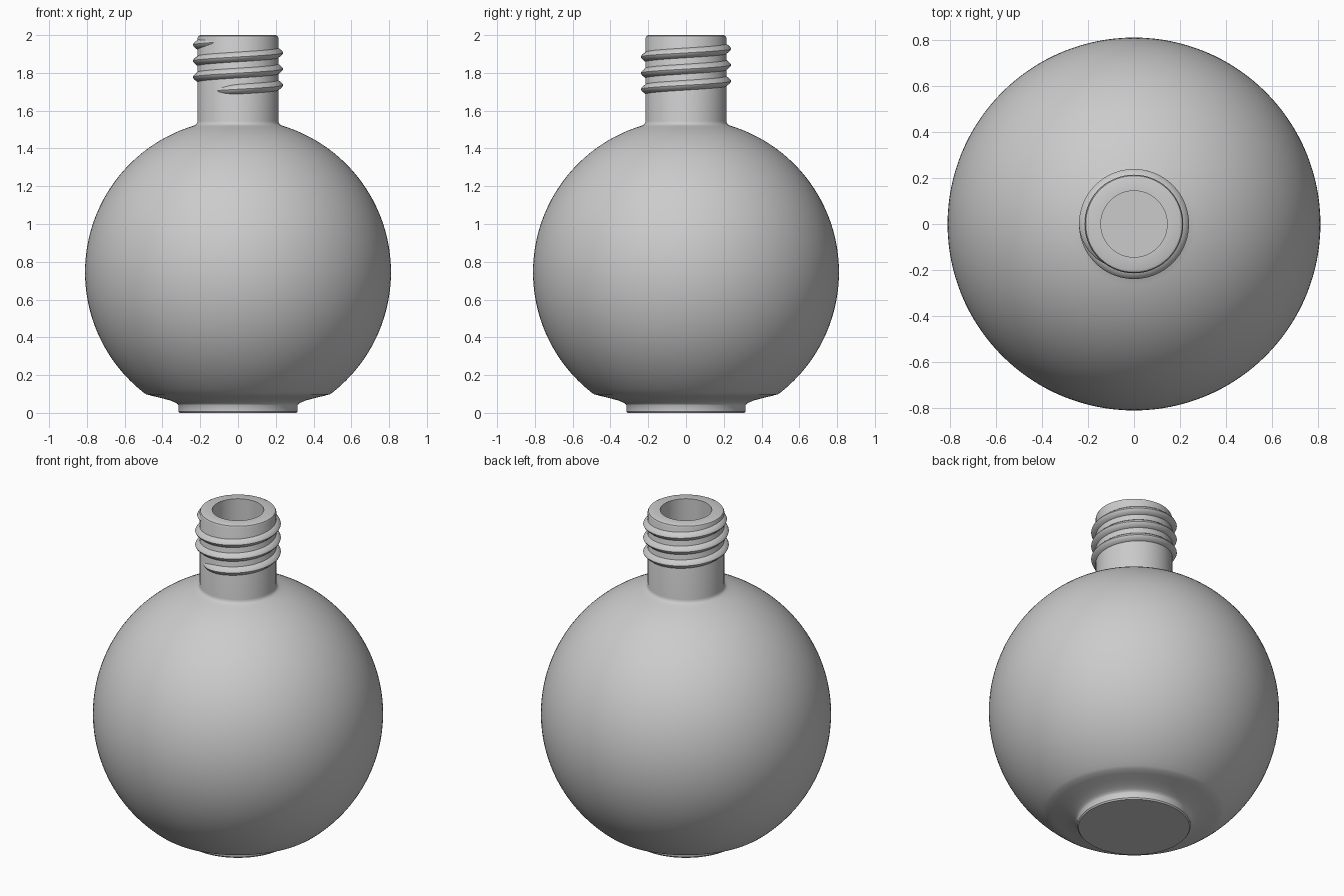
import bpy, bmesh, math

if "Cube" in bpy.data.objects:
    bpy.data.objects.remove(bpy.data.objects["Cube"])

SEG = 128
R, CZ = 0.81, 0.745          # body sphere
WALL = 0.07


def add_object(name, bm):
    bmesh.ops.recalc_face_normals(bm, faces=bm.faces)
    mesh = bpy.data.meshes.new(name)
    bm.to_mesh(mesh)
    bm.free()
    ob = bpy.data.objects.new(name, mesh)
    bpy.context.collection.objects.link(ob)
    bpy.ops.object.select_all(action='DESELECT')
    ob.select_set(True)
    bpy.context.view_layer.objects.active = ob
    bpy.ops.object.shade_smooth_by_angle(angle=math.radians(32))
    return ob


def sphere_arc(radius, r_start, r_end, n=56):
    """Profile points on the sphere, from low radius r_start to top radius r_end."""
    a0 = -math.acos(r_start / radius)
    a1 = math.acos(r_end / radius)
    return [(radius * math.cos(a0 + (a1 - a0) * i / n),
             CZ + radius * math.sin(a0 + (a1 - a0) * i / n)) for i in range(n + 1)]


def lathe(name, profile):
    bm = bmesh.new()
    rings = []
    for r, z in profile:
        if r == 0:
            rings.append([bm.verts.new((0, 0, z))] * SEG)
        else:
            rings.append([bm.verts.new((r * math.cos(2 * math.pi * k / SEG),
                                        r * math.sin(2 * math.pi * k / SEG), z))
                          for k in range(SEG)])
    for a, b in zip(rings, rings[1:]):
        for k in range(SEG):
            m = (k + 1) % SEG
            bm.faces.new(dict.fromkeys((a[k], a[m], b[m], b[k])))
    return add_object(name, bm)


# Bottle: foot, globe, neck, rounded lip, bore and hollow inside
outer = [(0, 0), (0.31, 0), (0.316, 0.008), (0.316, 0.04), (0.321, 0.048),
         (0.335, 0.056), (0.36, 0.066), (0.40, 0.077), (0.45, 0.089), (0.485, 0.098)]
outer += sphere_arc(R, 0.50, 0.235)
outer += [(0.223, 1.526), (0.217, 1.533), (0.214, 1.545), (0.214, 1.985),
          (0.2095, 1.9955), (0.199, 2.0)]
inner = [(0.144, 2.0), (0.144, CZ + math.sqrt((R - WALL) ** 2 - 0.144 ** 2))]
inner += sphere_arc(R - WALL, 0.47, 0.144)[::-1][1:]
inner += [(0.38, 0.145), (0.29, 0.115), (0.25, 0.07), (0, 0.07)]
lathe("bottle", outer + inner)

# Screw thread: rounded ridge swept along a helix, sinking into the neck at both ends
START, END, PITCH = -122, 955, 0.0855
SECTION = [(-0.03, -0.032), (0.0, -0.026), (0.013, -0.016), (0.022, -0.007),
           (0.025, 0.0), (0.022, 0.007), (0.013, 0.016), (0.0, 0.026), (-0.03, 0.032)]
bm = bmesh.new()
rows = []
steps = 320
for i in range(steps + 1):
    deg = START + (END - START) * i / steps
    fade = min(1, (deg - START) / 35, (END - deg) / 60)
    sink = 0.026 * (1 - math.sin(fade * math.pi / 2))
    z0 = 1.735 + PITCH * deg / 360
    a = math.radians(deg)
    rows.append([bm.verts.new(((0.214 + d - sink) * math.cos(a),
                               (0.214 + d - sink) * math.sin(a), z0 + h))
                 for d, h in SECTION])
n = len(SECTION)
for a, b in zip(rows, rows[1:]):
    for k in range(n):
        m = (k + 1) % n
        bm.faces.new((a[k], a[m], b[m], b[k]))
bm.faces.new(rows[0])
bm.faces.new(rows[-1])
add_object("screw_thread", bm)
